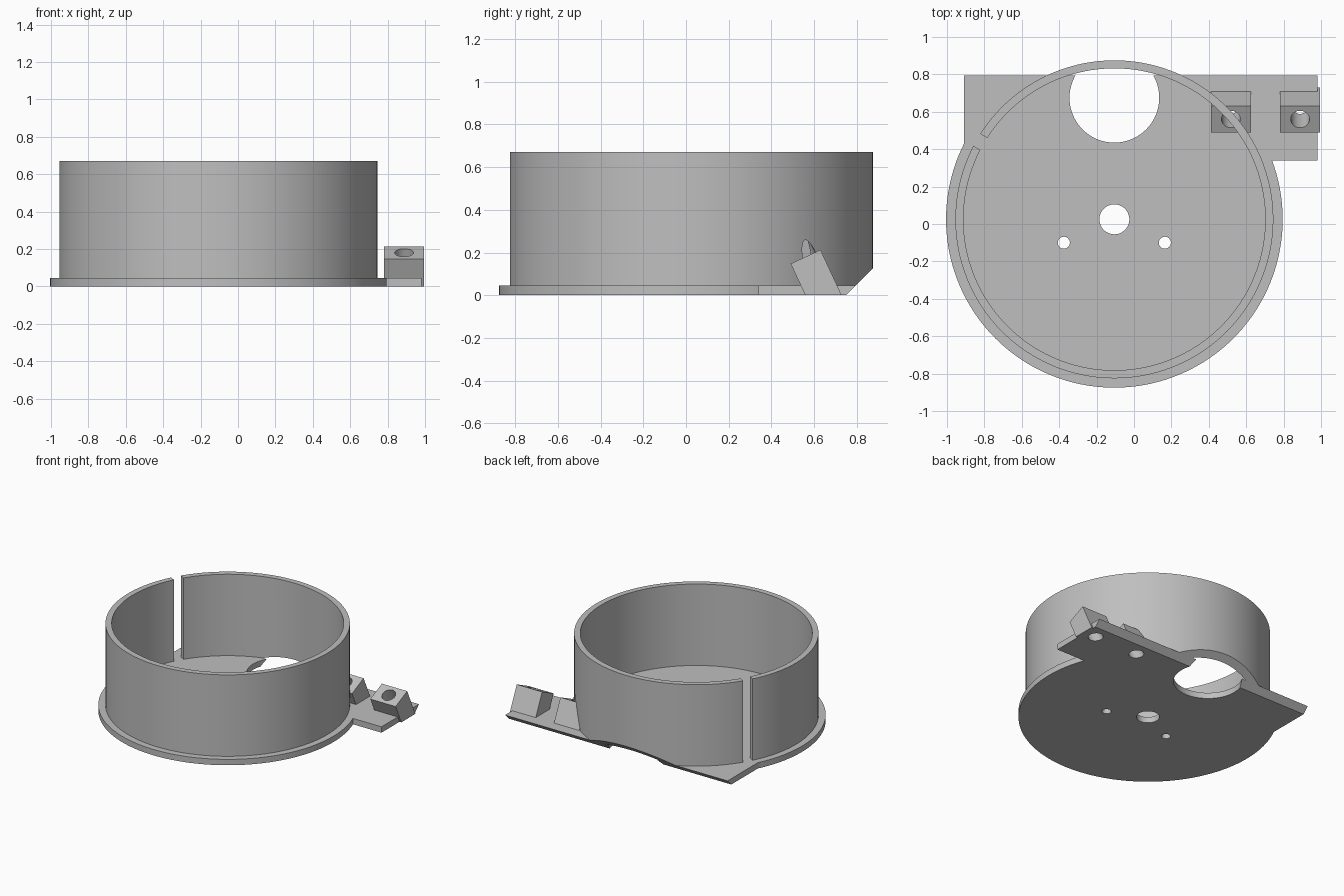
import bpy
from math import radians, sin, cos
from mathutils import Vector

old = bpy.data.objects.get("Cube")
if old:
    bpy.data.objects.remove(old, do_unlink=True)

grey = bpy.data.materials.new("plain_grey")
grey.use_nodes = True
colour = (0.52, 0.52, 0.52, 1)
grey.diffuse_color = colour
grey.node_tree.nodes["Principled BSDF"].inputs["Base Color"].default_value = colour

CX, CY = -0.105, 0.025      # axis of the round housing
PLATE, TOP = 0.045, 0.67    # plate thickness, wall top
TILT = radians(25)          # lean of the lugs
UP = Vector((0, -sin(TILT), cos(TILT)))


def finish(name):
    ob = bpy.context.object
    ob.name = name
    bpy.ops.object.transform_apply(location=True, rotation=True, scale=True)
    ob.data.materials.append(grey)
    return ob


def box(name, centre, size, tilt=0):
    bpy.ops.mesh.primitive_cube_add(size=1, location=centre, rotation=(tilt, 0, 0))
    bpy.context.object.scale = size
    return finish(name)


def rod(name, x, y, r, z0, z1, sides=48):
    bpy.ops.mesh.primitive_cylinder_add(vertices=sides, radius=r, depth=z1 - z0,
                                        location=(x, y, (z0 + z1) / 2))
    return finish(name)


def combine(ob, tools, operation="DIFFERENCE"):
    bpy.context.view_layer.objects.active = ob
    for tool in tools:
        mod = ob.modifiers.new("combine", "BOOLEAN")
        mod.operation, mod.solver, mod.object = operation, "EXACT", tool
        bpy.ops.object.modifier_apply(modifier=mod.name)
        bpy.data.objects.remove(tool, do_unlink=True)


def chamfer():
    # removes everything behind a 45 degree plane at the rear lower edge
    out = Vector((0, 1, -1)).normalized()
    return box("chamfer_cutter", Vector((0, 0.75, 0)) + out, (4, 2, 2), radians(45))


def bore(x):
    # tilted screw hole running down through a lug
    bpy.ops.mesh.primitive_cylinder_add(
        vertices=48, radius=0.05, depth=0.5, rotation=(TILT, 0, 0),
        location=Vector((x, 0.56, 0.18)) - UP * 0.13)
    return finish("bore_cutter")


LUGS = {"inner_lug": 0.518, "outer_lug": 0.888}

# Base plate: disc with a rectangular rear flange
plate = rod("base_plate", CX, CY, 0.9, 0, PLATE, 160)
flange = box("flange", (0.035, 0.62, PLATE / 2), (1.89, 0.56, PLATE))
combine(plate, [flange], "UNION")
holes = [(CX, 0.675, 0.24), (CX, CY, 0.08), (CX - 0.27, -0.1, 0.032), (CX + 0.27, -0.1, 0.032)]
combine(plate, [chamfer()] + [rod("hole_cutter", x, y, r, -0.1, 0.1, 64) for x, y, r in holes]
        + [bore(x) for x in LUGS.values()])

# Round wall with a vertical slot
wall = rod("round_wall", CX, CY, 0.85, PLATE, TOP, 160)
slot_dir = radians(150)
slot = box("slot_cutter", (0, 0, 0.4), (0.3, 0.074, 1.2))
slot.rotation_euler.z = slot_dir
slot.location = (CX + 0.83 * cos(slot_dir), CY + 0.83 * sin(slot_dir), 0)
bpy.context.view_layer.update()
combine(wall, [rod("inside_cutter", CX, CY, 0.807, -0.1, 1, 160), slot,
               chamfer(), bore(LUGS["inner_lug"])])

# Tilted screw lugs, trimmed flat underneath
lugs = []
for name, x in LUGS.items():
    lug = box(name, Vector((x, 0.56, 0.18)) - UP * 0.2, (0.215, 0.154, 0.4), TILT)
    combine(lug, [box("floor_cutter", (x, 0.6, -0.5), (1, 2, 1)), bore(x)])
    lugs.append(lug)

# Smooth round surfaces, sharp edges
for ob in [plate, wall] + lugs:
    bpy.ops.object.select_all(action="DESELECT")
    ob.select_set(True)
    bpy.context.view_layer.objects.active = ob
    bpy.ops.object.shade_smooth_by_angle(angle=radians(30))
